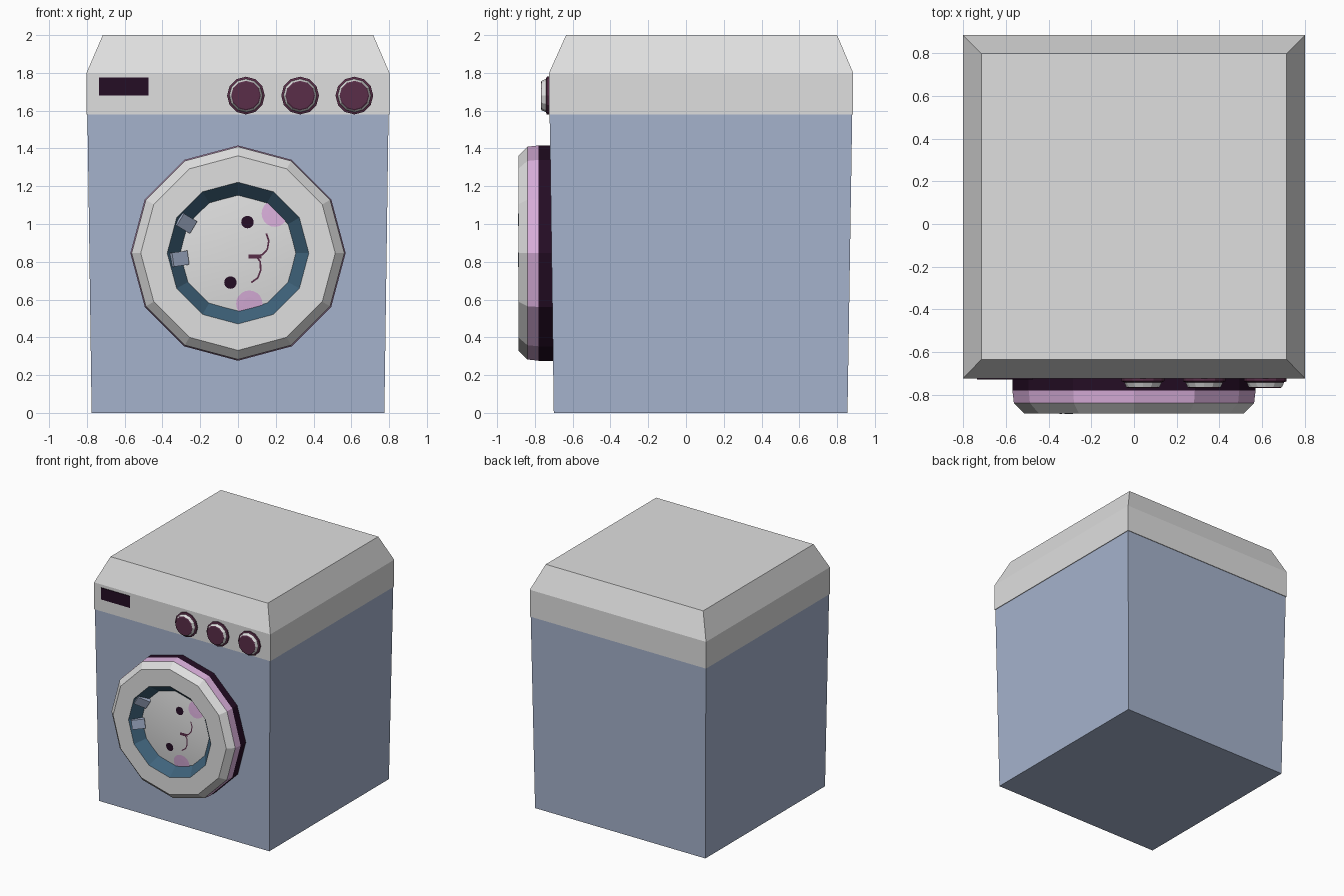
import bpy, bmesh, math
from mathutils import Vector, Matrix

if "Cube" in bpy.data.objects:
    bpy.data.objects.remove(bpy.data.objects["Cube"])


def mat(name, r, g, b):
    m = bpy.data.materials.new(name)
    m.diffuse_color = (r, g, b, 1)
    m.use_nodes = True
    m.node_tree.nodes["Principled BSDF"].inputs["Base Color"].default_value = m.diffuse_color
    return m


WHITE = mat("off_white", 0.74, 0.74, 0.74)
BLUE = mat("soft_blue", 0.38, 0.45, 0.61)
DARK = mat("dark_purple", 0.018, 0.004, 0.018)
PINK = mat("lilac", 0.70, 0.43, 0.71)
TEAL = mat("deep_teal", 0.05, 0.125, 0.20)
PLUM = mat("plum", 0.10, 0.027, 0.066)


def finish(name, bm, mats, recalc=True):
    if recalc:
        bmesh.ops.recalc_face_normals(bm, faces=bm.faces[:])
    else:  # open plates look toward the front
        bm.normal_update()
        for f in bm.faces:
            if f.normal.y > 0:
                f.normal_flip()
    me = bpy.data.meshes.new(name)
    bm.to_mesh(me)
    bm.free()
    for m in mats:
        me.materials.append(m)
    ob = bpy.data.objects.new(name, me)
    bpy.context.collection.objects.link(ob)
    return ob


def loft(bm, rings, mis, closed=False):
    """Join successive vertex rings with quads."""
    pairs = list(zip(rings, rings[1:]))
    if closed:
        pairs.append((rings[-1], rings[0]))
    for (a, b), mi in zip(pairs, mis):
        n = len(a)
        for i in range(n):
            j = (i + 1) % n
            bm.faces.new((a[i], a[j], b[j], b[i])).material_index = mi


def ring(bm, cx, cz, r, y, n):
    return [bm.verts.new((cx + r * math.cos(math.tau * i / n), y,
                          cz + r * math.sin(math.tau * i / n))) for i in range(n)]


# cabinet: tapered body, control band and chamfered lid
bm = bmesh.new()
levels = [(0, 0.775, -0.70, 0.855), (1.58, 0.797, -0.722, 0.88),
          (1.58, 0.802, -0.725, 0.885), (1.80, 0.802, -0.725, 0.885),
          (2.0, 0.716, -0.635, 0.80)]
rings = [[bm.verts.new(p) for p in ((-x, y0, z), (x, y0, z), (x, y1, z), (-x, y1, z))]
         for z, x, y0, y1 in levels]
loft(bm, rings, [0, 1, 1, 1])
bm.faces.new(rings[0])
bm.faces.new(rings[-1]).material_index = 1
finish("cabinet", bm, [BLUE, WHITE])

# door: twelve-sided frame with a sloping inner wall
CZ = 0.846
bm = bmesh.new()
prof = [(0.57, -0.66), (0.57, -0.78), (0.563, -0.84), (0.515, -0.888),
        (0.375, -0.888), (0.305, -0.81), (0.305, -0.66)]
loft(bm, [ring(bm, 0, CZ, r, y, 12) for r, y in prof], [0, 1, 2, 2, 3, 3, 0], True)
finish("door_frame", bm, [DARK, PINK, WHITE, TEAL])


# door window: shallow smooth dome
def dome_y(x, z):
    return -0.83 + 0.2 * (x * x + (z - CZ) ** 2)


bm = bmesh.new()
rs = [0.33, 0.27, 0.20, 0.13, 0.06]
rings = [ring(bm, 0, CZ, r, dome_y(r, CZ), 24) for r in rs]
loft(bm, rings, [0] * 4)
bm.faces.new(rings[-1])
for f in bm.faces:
    f.smooth = True
finish("door_window", bm, [WHITE], False)


# face details lying on the dome
def spot(name, cx, cz, r, m, off):
    bm = bmesh.new()
    rings = [ring(bm, cx, cz, r * k, 0, 20) for k in (1, 0.5)]
    loft(bm, rings, [0])
    bm.faces.new(rings[-1])
    for v in bm.verts:
        v.co.y = dome_y(v.co.x, v.co.z) - off
    finish(name, bm, [m], False)


spot("upper_eye", 0.05, 1.01, 0.033, DARK, 0.006)
spot("lower_eye", -0.04, 0.69, 0.033, DARK, 0.006)
spot("upper_cheek", 0.195, 1.055, 0.07, PINK, 0.004)
spot("lower_cheek", 0.06, 0.578, 0.07, PINK, 0.004)


def ribbon(name, pts, w, m):
    bm = bmesh.new()
    prev = None
    for i, (x, z) in enumerate(pts):
        a, b = pts[max(i - 1, 0)], pts[min(i + 1, len(pts) - 1)]
        d = Vector((b[0] - a[0], b[1] - a[1])).normalized() * w / 2
        cur = [bm.verts.new((x + s * -d.y, dome_y(x, z) - 0.006, z + s * d.x)) for s in (-1, 1)]
        if prev:
            bm.faces.new((prev[0], prev[1], cur[1], cur[0]))
        prev = cur
    finish(name, bm, [m], False)


ribbon("upper_mouth", [(0.15, 0.95), (0.163, 0.91), (0.155, 0.865), (0.13, 0.838), (0.10, 0.83)], 0.009, PLUM)
ribbon("lower_mouth", [(0.10, 0.825), (0.118, 0.80), (0.12, 0.755), (0.105, 0.715), (0.07, 0.69)], 0.009, PLUM)
ribbon("nose", [(0.055, 0.828), (0.125, 0.828)], 0.022, PLUM)

# two small blocks on the sloping inner wall
for name, cx, cz, deg in (("upper_catch", -0.28, 1.008, 149), ("lower_catch", -0.315, 0.815, 188)):
    bm = bmesh.new()
    bmesh.ops.create_cube(bm, size=1)
    rot = Matrix.Rotation(-math.radians(deg), 4, 'Y') @ Matrix.Rotation(math.radians(-35), 4, 'Z')
    bmesh.ops.transform(bm, verts=bm.verts[:], matrix=Matrix.Translation((cx, -0.845, cz)) @ rot
                        @ Matrix.Diagonal((0.10, 0.04, 0.075, 1)))
    finish(name, bm, [BLUE])

# control knobs
for i, x in enumerate((0.042, 0.329, 0.616)):
    bm = bmesh.new()
    prof = [(0.1, -0.715), (0.1, -0.737), (0.088, -0.742), (0.078, -0.764), (0.072, -0.768)]
    rings = [ring(bm, x, 1.68, r, y, 12) for r, y in prof]
    loft(bm, rings, [0, 0, 1, 0])
    bm.faces.new(rings[0])
    bm.faces.new(rings[-1])
    finish("knob_%d" % (i + 1), bm, [PLUM, WHITE])

# display panel
bm = bmesh.new()
bmesh.ops.create_cube(bm, size=1)
bmesh.ops.transform(bm, verts=bm.verts[:], matrix=Matrix.Translation((-0.605, -0.726, 1.727))
                    @ Matrix.Diagonal((0.262, 0.008, 0.096, 1)))
finish("display", bm, [DARK])
